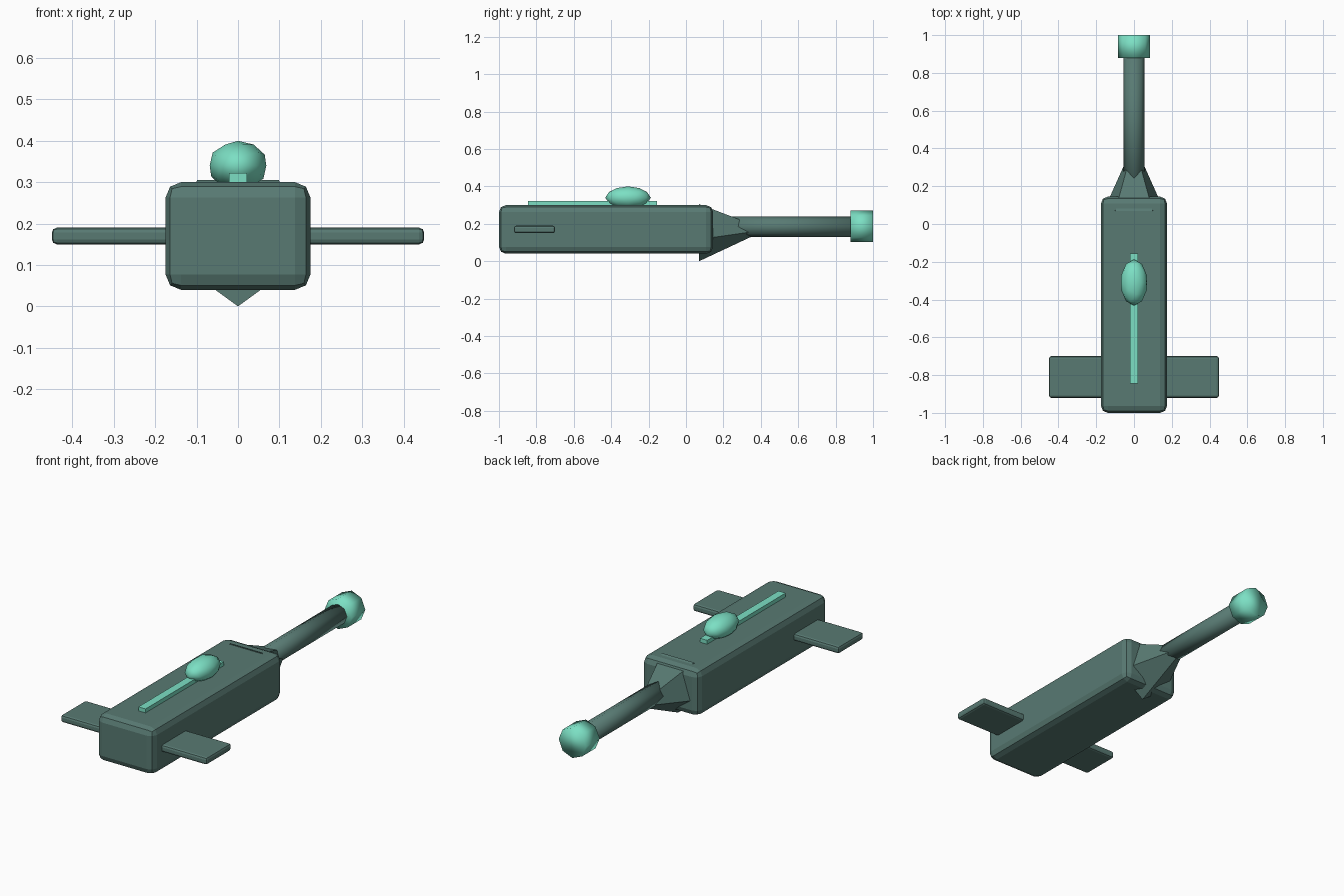
import bpy, math

if "Cube" in bpy.data.objects:
    bpy.data.objects.remove(bpy.data.objects["Cube"])


def material(name, rgb):
    m = bpy.data.materials.new(name)
    m.diffuse_color = (*rgb, 1)
    m.use_nodes = True
    m.node_tree.nodes["Principled BSDF"].inputs["Base Color"].default_value = m.diffuse_color
    return m


DARK = material("dark grey teal", (0.098, 0.195, 0.171))
MINT = material("mint green", (0.20, 0.74, 0.55))


def finish(name, mat, smooth=False):
    ob = bpy.context.object
    ob.name = name
    ob.data.materials.append(mat)
    bpy.ops.object.transform_apply(location=False, rotation=True, scale=True)
    if smooth:
        bpy.ops.object.shade_smooth()
    return ob


def box(name, lo, hi, mat, bevel=0):
    centre = [(a + b) / 2 for a, b in zip(lo, hi)]
    bpy.ops.mesh.primitive_cube_add(size=1, location=centre)
    bpy.context.object.scale = [b - a for a, b in zip(lo, hi)]
    ob = finish(name, mat)
    if bevel:
        mod = ob.modifiers.new("bevel", "BEVEL")
        mod.width = bevel
        mod.segments = 2
    return ob


def rod(name, y0, y1, radius, z, sides, mat):
    bpy.ops.mesh.primitive_cylinder_add(
        vertices=sides, radius=radius, depth=y1 - y0,
        location=(0, (y0 + y1) / 2, z), rotation=(-math.pi / 2, 0, 0))
    return finish(name, mat, True)


# Main body
box("body", (-0.175, -1.0, 0.04), (0.175, 0.145, 0.30), DARK, 0.037)

# Side fins near the front
for side, label in ((-1, "left"), (1, "right")):
    x = sorted((side * 0.16, side * 0.45))
    box(label + "_fin", (x[0], -0.92, 0.15), (x[1], -0.70, 0.19), DARK, 0.012)

# Five-sided tapered neck: flat side up, one corner down
bpy.ops.mesh.primitive_cone_add(
    vertices=5, radius1=0.1686, radius2=0, depth=0.36,
    location=(0, 0.25, 0.1686), rotation=(-math.pi / 2, 0, 0))
neck = finish("neck", DARK)
# Make sure the odd corner points down
if max(v.co.z for v in neck.data.vertices) > 0.15:
    for v in neck.data.vertices:
        v.co.z *= -1
    neck.data.flip_normals()

# Barrel and end collar
rod("barrel", 0.14, 0.92, 0.055, 0.185, 8, DARK)
rod("end_collar", 0.88, 1.0, 0.084, 0.186, 8, MINT)

# Top rail and rounded dome
box("top_rail", (-0.022, -0.845, 0.29), (0.022, -0.155, 0.322), MINT)
bpy.ops.mesh.primitive_ico_sphere_add(
    subdivisions=2, radius=1, location=(0, -0.31, 0.34))
bpy.context.object.scale = (0.072, 0.122, 0.06)
finish("dome", MINT, True)
